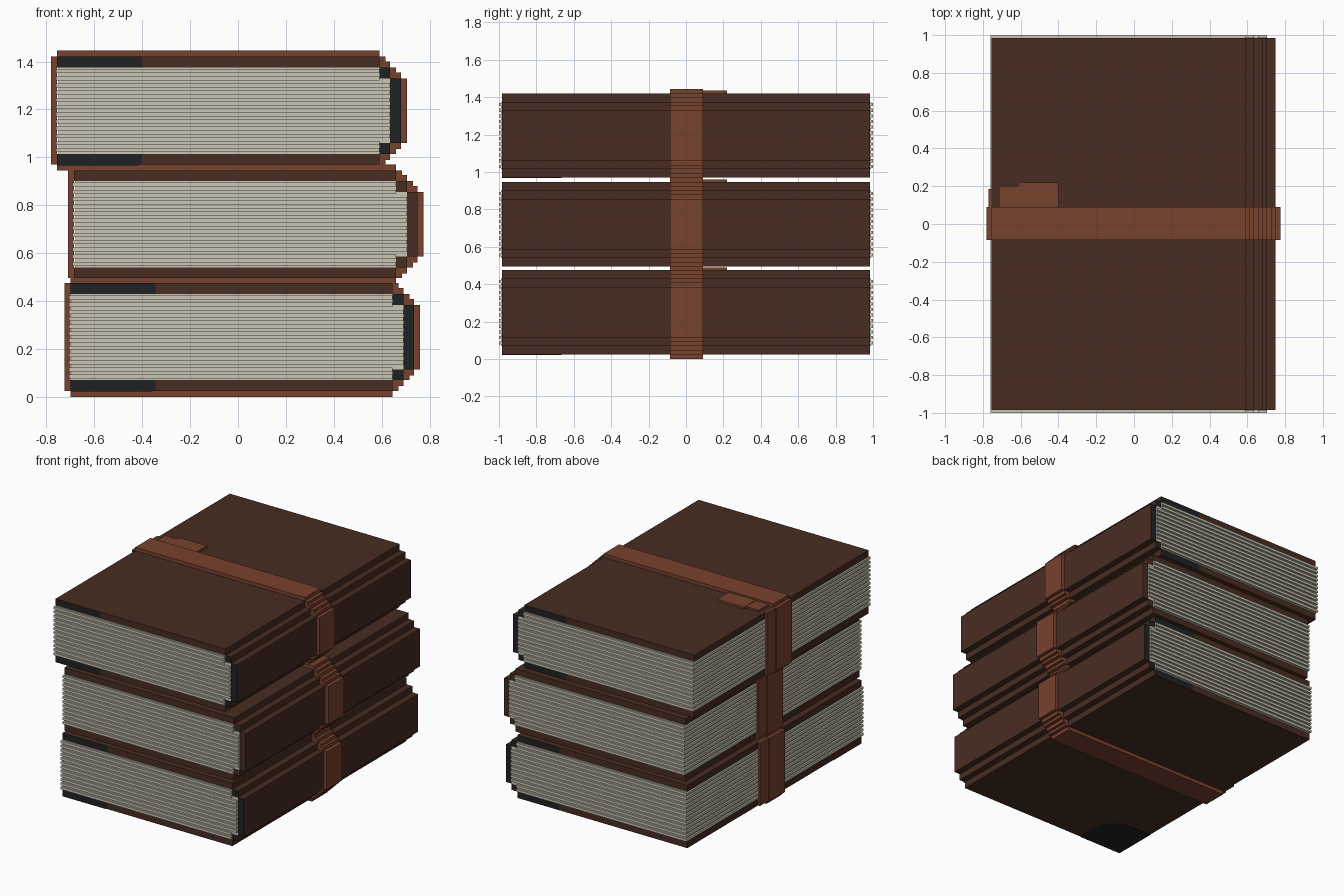
import bpy, bmesh, math
from mathutils import Vector

if "Cube" in bpy.data.objects:
    bpy.data.objects.remove(bpy.data.objects["Cube"])


def mat(name, rgb):
    m = bpy.data.materials.new(name)
    m.diffuse_color = (*rgb, 1)
    m.use_nodes = True
    m.node_tree.nodes["Principled BSDF"].inputs["Base Color"].default_value = m.diffuse_color
    return m


LEATHER = mat("dark brown leather", (0.064, 0.0255, 0.016))
STRAP = mat("tan strap", (0.19, 0.054, 0.027))
PAPER = mat("paper", (0.60, 0.57, 0.46))
BLACK = mat("black trim", (0.0145, 0.0155, 0.0165))


def add_box(bm, x0, x1, y0, y1, z0, z1):
    v = bmesh.ops.create_cube(bm, size=1)["verts"]
    for p in v:
        p.co = Vector(((x0 + x1) / 2 + p.co.x * (x1 - x0),
                       (y0 + y1) / 2 + p.co.y * (y1 - y0),
                       (z0 + z1) / 2 + p.co.z * (z1 - z0)))


def finish(bm, name, *mats):
    me = bpy.data.meshes.new(name)
    bm.to_mesh(me)
    bm.free()
    for m in mats:
        me.materials.append(m)
    ob = bpy.data.objects.new(name, me)
    bpy.context.collection.objects.link(ob)
    return ob


H, T, S = 0.45, 0.045, 0.025      # book height, board thickness, strap thickness
W, Y = 1.345, 0.985               # board width, half length
YA, YB = -0.085, 0.09             # strap edges


def book(tag, left, z0, trimmed):
    z1 = z0 + H
    a, b, c = left + W, left + W + T, left + W + 2 * T
    flip = lambda lo, hi, top: (z1 - hi, z1 - lo) if top else (z0 + lo, z0 + hi)

    # Boards, with black painted corners on their end faces
    bm = bmesh.new()
    for top in (0, 1):
        add_box(bm, left, a, -Y, Y, *flip(0, T, top))
    for cut in (left + 0.355, a - 0.33):
        bmesh.ops.bisect_plane(bm, geom=bm.verts[:] + bm.edges[:] + bm.faces[:],
                               plane_co=(cut, 0, 0), plane_no=(1, 0, 0))
    bm.normal_update()
    for f in bm.faces:
        x = f.calc_center_median().x
        if trimmed and ((f.normal.y < -0.9 and x < left + 0.355)
                        or (f.normal.y > 0.9 and x > a - 0.33)):
            f.material_index = 1
    finish(bm, tag + "_boards", LEATHER, BLACK)

    # Stepped spine with black ends
    bm = bmesh.new()
    for top in (0, 1):
        add_box(bm, a, b, -Y, Y, *flip(T, 2 * T, top))
    add_box(bm, b, c, -Y, Y, z0 + 2 * T, z1 - 2 * T)
    bm.normal_update()
    for f in bm.faces:
        if trimmed and abs(f.normal.y) > 0.9:
            f.material_index = 1
    finish(bm, tag + "_spine", LEATHER, BLACK)

    # Page block: a core plus slightly protruding sheets
    bm = bmesh.new()
    add_box(bm, left + 0.006, a, -0.988, 0.988, z0 + T, z1 - T)
    add_box(bm, a, b, -0.988, 0.988, z0 + 2 * T, z1 - 2 * T)
    n = 12
    pitch = (H - 2 * T) / n
    for i in range(n):
        lo = z0 + T + pitch * (i + 0.22)
        hi = lo + pitch * 0.56
        inner = lo > z0 + 2 * T and hi < z1 - 2 * T
        add_box(bm, left - 0.005, b if inner else a, -1, 1, lo, hi)
    finish(bm, tag + "_pages", PAPER)

    # Strap following the outline of the closed book
    bm = bmesh.new()
    add_box(bm, left - S, left, YA, YB, z0, z1)
    add_box(bm, c, c + S, YA, YB, z0 + 2 * T, z1 - 2 * T)
    for top in (0, 1):
        add_box(bm, left, a, YA, YB, *flip(-S, 0, top))
        add_box(bm, a, a + S, YA, YB, *flip(0, T, top))
        add_box(bm, a, b, YA, YB, *flip(T - S, T, top))
        add_box(bm, b, b + S, YA, YB, *flip(T, 2 * T, top))
        add_box(bm, b, c, YA, YB, *flip(2 * T - S, 2 * T, top))
    finish(bm, tag + "_strap", STRAP)

    # Loose strap end beside the band, on the top and the fore edge
    bm = bmesh.new()
    add_box(bm, left + 0.14, left + 0.355, YB, 0.22, z1, z1 + 0.015)
    add_box(bm, left + 0.04, left + 0.14, YB, 0.20, z1, z1 + 0.012)
    add_box(bm, left - 0.015, left, YB, 0.185, z0, z1)
    finish(bm, tag + "_strap_end", STRAP)

    # Rounded black corner patch under the lower board
    if trimmed:
        bm = bmesh.new()
        pts = [(0, 0)] + [(0.34 * math.cos(t) ** 0.5, 0.32 * math.sin(t) ** 0.5)
                          for t in (max(0, math.pi / 2 * i / 10 - 1e-9) for i in range(11))]
        f = bm.faces.new([bm.verts.new((left + x, -Y + y, z0 - 0.003)) for x, y in pts])
        ext = bmesh.ops.extrude_face_region(bm, geom=[f])["geom"]
        for v in ext:
            if isinstance(v, bmesh.types.BMVert):
                v.co.z = z0 + 0.001
        bmesh.ops.recalc_face_normals(bm, faces=bm.faces[:])
        finish(bm, tag + "_corner_patch", BLACK)


book("bottom_book", -0.70, 0.025, True)
book("middle_book", -0.685, 0.496, False)
book("top_book", -0.755, 0.97, True)
